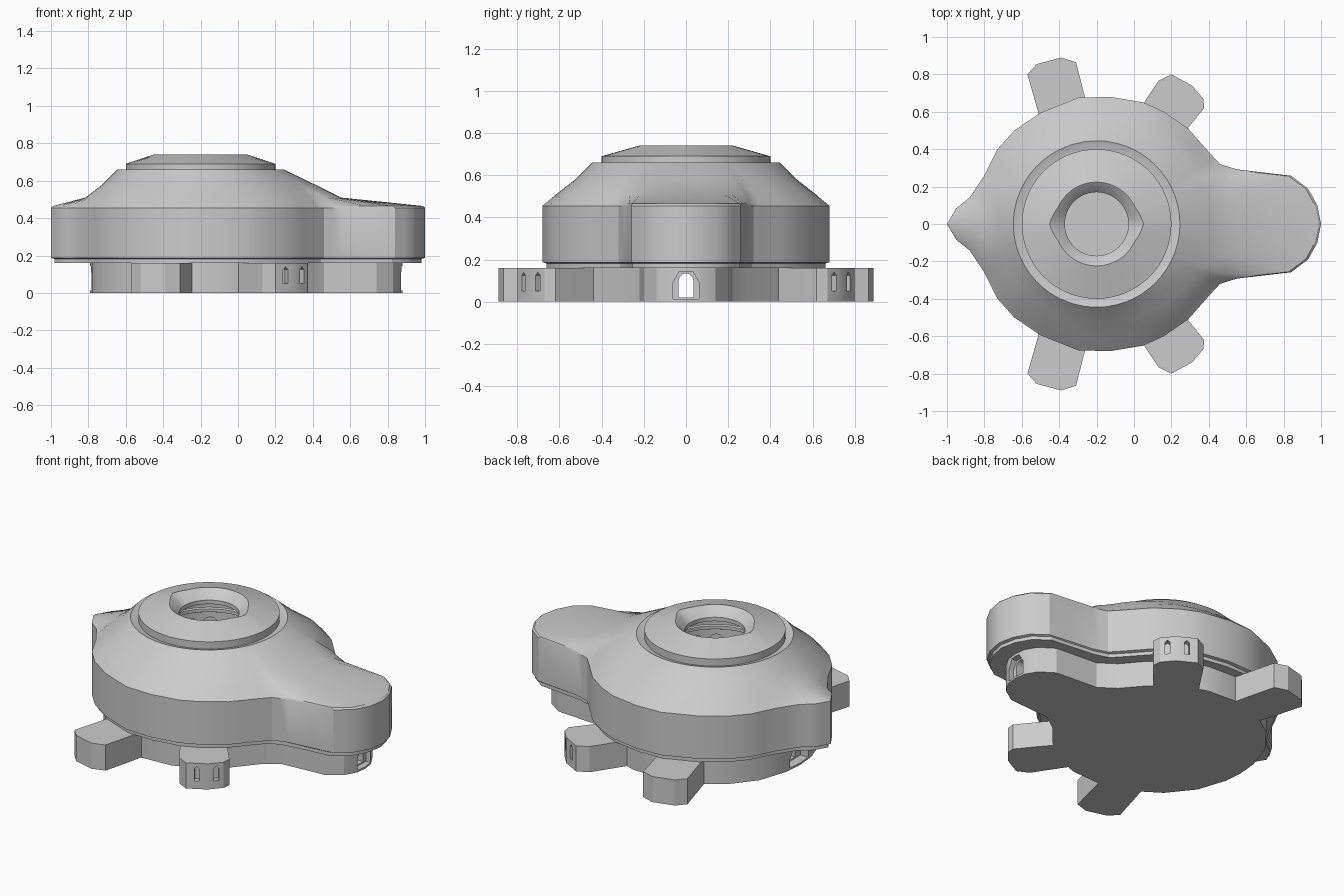
import bpy, bmesh
from math import sin, cos, pi, atan2, hypot, radians
from mathutils import Matrix

if "Cube" in bpy.data.objects:
    bpy.data.objects.remove(bpy.data.objects["Cube"])

CX = -0.2  # centre of the dome


def finish(name, bm):
    bmesh.ops.recalc_face_normals(bm, faces=bm.faces)
    me = bpy.data.meshes.new(name)
    bm.to_mesh(me)
    bm.free()
    ob = bpy.data.objects.new(name, me)
    bpy.context.collection.objects.link(ob)
    return ob


def smooth(ob, angle=25):
    bpy.ops.object.select_all(action='DESELECT')
    ob.select_set(True)
    bpy.context.view_layer.objects.active = ob
    bpy.ops.object.shade_smooth_by_angle(angle=radians(angle))


def loft(name, rings):
    """Closed ring-shaped solid through a loop of cross rings."""
    bm = bmesh.new()
    vs = [[bm.verts.new(p) for p in r] for r in rings]
    n = len(rings[0])
    for k in range(len(vs)):
        a, b = vs[k], vs[(k + 1) % len(vs)]
        for i in range(n):
            j = (i + 1) % n
            bm.faces.new((a[i], a[j], b[j], b[i]))
    return finish(name, bm)


def prism(name, pts, z0, z1):
    bm = bmesh.new()
    f = bm.faces.new([bm.verts.new((x, y, z0)) for x, y in pts])
    r = bmesh.ops.extrude_face_region(bm, geom=[f])
    for v in r['geom']:
        if isinstance(v, bmesh.types.BMVert):
            v.co.z = z1
    return finish(name, bm)


def arch_cutter(spots, w, z0, z1, depth, seg=6):
    """Arched blocks; each spot is (x, y, heading in radians)."""
    bm = bmesh.new()
    h = w / 2
    prof = [(-h, z0), (h, z0)] + [(h * cos(pi * i / seg), z1 - h + h * sin(pi * i / seg))
                                  for i in range(seg + 1)]
    for x, y, a in spots:
        m = Matrix.Translation((x, y, 0)) @ Matrix.Rotation(a, 4, 'Z')
        f = bm.faces.new([bm.verts.new((-depth / 2, u, z)) for u, z in prof])
        r = bmesh.ops.extrude_face_region(bm, geom=[f])
        top = [v for v in r['geom'] if isinstance(v, bmesh.types.BMVert)]
        bmesh.ops.translate(bm, verts=top, vec=(depth, 0, 0))
        bmesh.ops.transform(bm, matrix=m, verts=list({v for v in f.verts} | set(top)))
    return finish("cutter", bm)


def cut(ob, cutter):
    cutter.hide_render = True
    mod = ob.modifiers.new("cut", 'BOOLEAN')
    mod.operation = 'DIFFERENCE'
    mod.solver = 'EXACT'
    mod.object = cutter
    bpy.context.view_layer.objects.active = ob
    bpy.ops.object.modifier_apply(modifier=mod.name)
    bpy.data.objects.remove(cutter)


def mirrored(half):
    """Close an outline given from left tip to right tip on the y > 0 side."""
    return half + [(x, -y) for x, y in half[-2:0:-1]]


def circle(r, z, angles):
    f = r if callable(r) else (lambda a: r)
    return [(CX + f(a) * cos(a), f(a) * sin(a), z) for a in angles]


# Main body: outer wall, sloping roof and hollow court
half = [(-1, 0), (-.95, .085), (-.88, .14), (-.80, .26), (-.73, .40), (-.64, .50),
        (-.5, .595), (-.30, .675), (-.13, .68), (.05, .65), (.16, .60), (.29, .51),
        (.40, .385), (.46, .32), (.55, .292), (.84, .258), (.93, .19), (.98, .10), (1, 0)]
outline = mirrored(half)
pts = []
for (x, y), (u, v) in zip(outline, outline[1:] + outline[:1]):
    pts += [(x, y), ((x + u) / 2, (y + v) / 2)]
angs = [atan2(y, x - CX) for x, y in pts]
dist = {a: hypot(x - CX, y) for a, (x, y) in zip(angs, pts)}


def roof(r, tail, gap):
    return lambda a: min(r + tail * max(0, cos(a)) ** 2, dist[a] - gap)


body = loft("body_shell", [
    circle(.36, .16, angs),
    circle(lambda a: dist[a] - .018, .16, angs),
    circle(lambda a: dist[a] - .018, .182, angs),
    circle(lambda a: dist[a], .187, angs),
    circle(lambda a: dist[a], .455, angs),
    circle(lambda a: dist[a] - .012, .465, angs),
    circle(roof(.615, .135, .05), .51, angs),
    circle(roof(.525, .085, .12), .58, angs),
    circle(.445, .66, angs),
    circle(.40, .645, angs),
    circle(.36, .645, angs)])
smooth(body, 28)

# Cap with an eye-shaped rim and round skylight
ring = [2 * pi * i / 64 for i in range(64)]


def eye(a):
    return .22 + .027 * max(0, 1 - abs(sin(a)) / .4)


cap = loft("roof_cap", [
    circle(.40, .63, ring), circle(.40, .69, ring),
    circle(lambda a: eye(a) + .004, .74, ring), circle(eye, .738, ring),
    circle(.17, .685, ring), circle(.17, .66, ring), circle(.30, .63, ring)])
smooth(cap)

# Arcaded drum around the court
drum = loft("arcade_drum", [circle(.33, .155, ring), circle(.33, .64, ring),
                            circle(.30, .64, ring), circle(.30, .58, ring),
                            circle(.29, .575, ring), circle(.29, .555, ring),
                            circle(.30, .55, ring), circle(.30, .155, ring)])
spots = [(CX + .315 * cos(t), .315 * sin(t), t)
         for t in [2 * pi * (i + .5) / 16 for i in range(16)]]
for z0, z1 in ((.36, .52), (.18, .33)):
    cut(drum, arch_cutter(spots, .09, z0, z1, .09))
smooth(drum)

# Base storey with court floor, passage and two entrances
base = prism("base", mirrored([
    (-.79, 0), (-.78, .12), (-.72, .30), (-.6, .45), (-.45, .55), (-.24, .605),
    (-.05, .595), (.1, .54), (.25, .42), (.36, .29), (.46, .22), (.74, .2),
    (.83, .14), (.87, .07), (.88, 0)]), 0, .16)
cut(base, prism("cutter", [(x, y) for x, y, z in circle(.30, 0, ring)], .02, .3))
cut(base, arch_cutter([(0, 0, 0)], .07, .02, .135, 2.2))
cut(base, arch_cutter([(.92, 0, 0)], .125, .012, .152, .16, 3))
cut(base, arch_cutter([(-.83, 0, 0)], .18, .012, .155, .2, 3))
smooth(base)

# Four feet: rear-left pair plain, right pair with twin slit windows
left = [(-.46, .42), (-.51, .59), (-.57, .80), (-.52, .855), (-.39, .89), (-.31, .865),
        (-.265, .69), (-.21, .45)]
right = [(-.04, .51), (.06, .66), (.13, .765), (.20, .80), (.31, .74), (.37, .67),
         (.375, .62), (.29, .515), (.21, .42)]
for s, side in ((1, "back"), (-1, "front")):
    smooth(prism(side + "_left_foot", [(x, s * y) for x, y in left], 0, .16))
    foot = prism(side + "_right_foot", [(x, s * y) for x, y in right], 0, .16)
    cut(foot, arch_cutter([(.255, s * .77, s * radians(61)), (.342, s * .703, s * radians(50))],
                          .03, .05, .14, .07, 2))
    smooth(foot)

# Round plate under the base
plate = prism("floor_disc", [(x, y) for x, y, z in circle(.17, 0, ring)], 0, .012)
